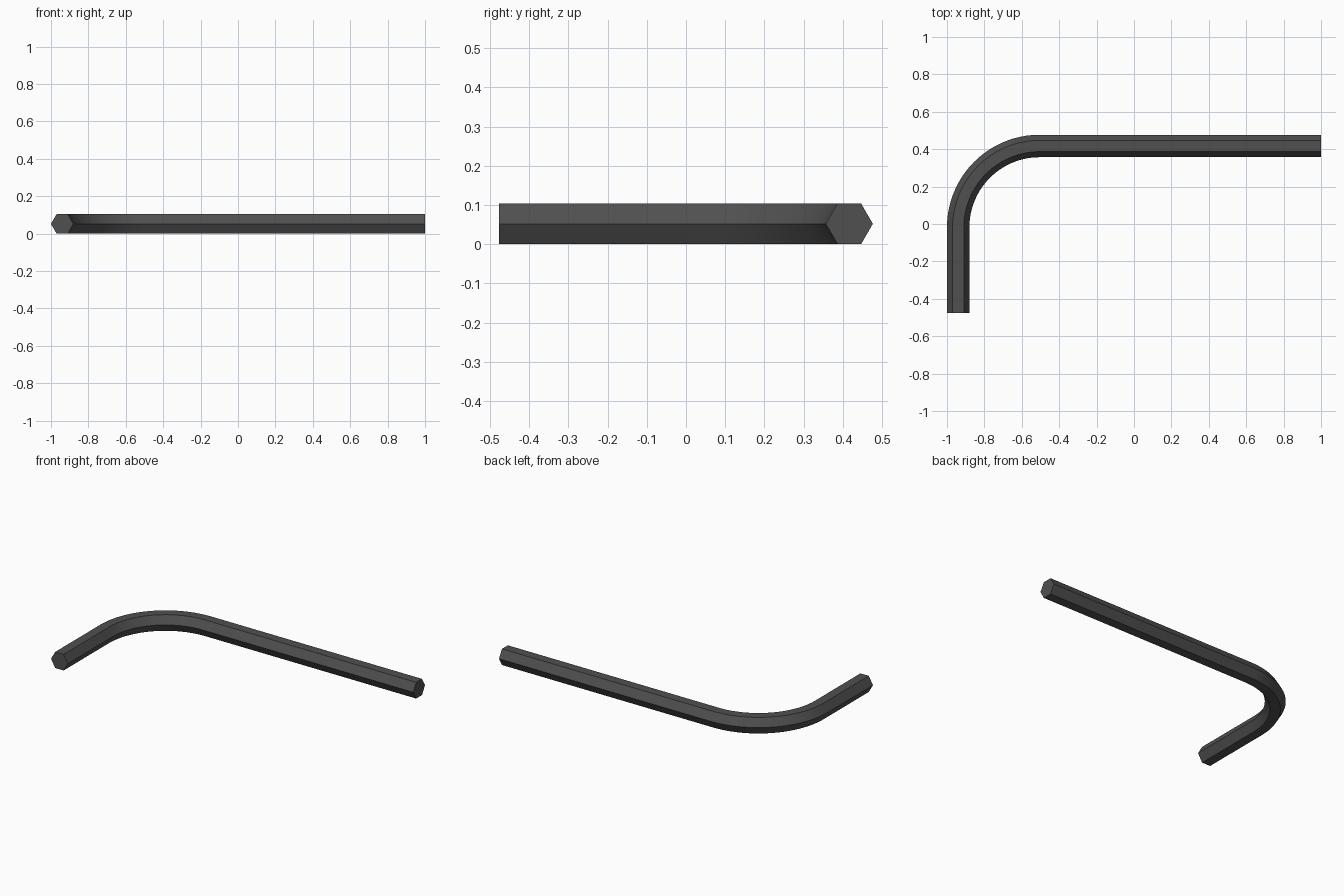
import bpy, bmesh, math

if "Cube" in bpy.data.objects:
    bpy.data.objects.remove(bpy.data.objects["Cube"])

R_HEX = 0.06                      # centre to corner of the hexagon
H = R_HEX * math.sqrt(3) / 2      # half height across flats
X0, Y0 = -0.94, 0.417             # centre lines of the short and long arms
BEND, STEPS = 0.435, 32
CX, CY = X0 + BEND, Y0 - BEND     # bend centre

# Path stations: position and outward direction
stations = [((X0, -0.477), math.pi)]
for i in range(STEPS + 1):
    a = math.pi - math.pi / 2 * i / STEPS
    stations.append(((CX + BEND * math.cos(a), CY + BEND * math.sin(a)), a))
stations.append(((1.0, Y0), math.pi / 2))

# Hexagonal bar swept along the path, with capped ends
bm = bmesh.new()
rings = []
for (x, y), a in stations:
    ring = []
    for k in range(6):
        t = k * math.pi / 3
        u = R_HEX * math.cos(t)
        ring.append(bm.verts.new((x + u * math.cos(a), y + u * math.sin(a),
                                  H + R_HEX * math.sin(t))))
    rings.append(ring)
for r, s in zip(rings, rings[1:]):
    for k in range(6):
        n = (k + 1) % 6
        bm.faces.new((r[k], r[n], s[n], s[k]))
bm.faces.new(rings[0])
bm.faces.new(rings[-1])
bmesh.ops.recalc_face_normals(bm, faces=bm.faces[:])

mesh = bpy.data.meshes.new("hex_key")
bm.to_mesh(mesh)
bm.free()
key = bpy.data.objects.new("hex_key", mesh)
bpy.context.collection.objects.link(key)

# Dark steel
mat = bpy.data.materials.new("dark_steel")
mat.diffuse_color = (0.08, 0.08, 0.08, 1)
mat.use_nodes = True
mat.node_tree.nodes["Principled BSDF"].inputs["Base Color"].default_value = mat.diffuse_color
mesh.materials.append(mat)

# Smooth bend, sharp hexagon edges
bpy.context.view_layer.objects.active = key
key.select_set(True)
bpy.ops.object.shade_smooth_by_angle(angle=math.radians(30))
